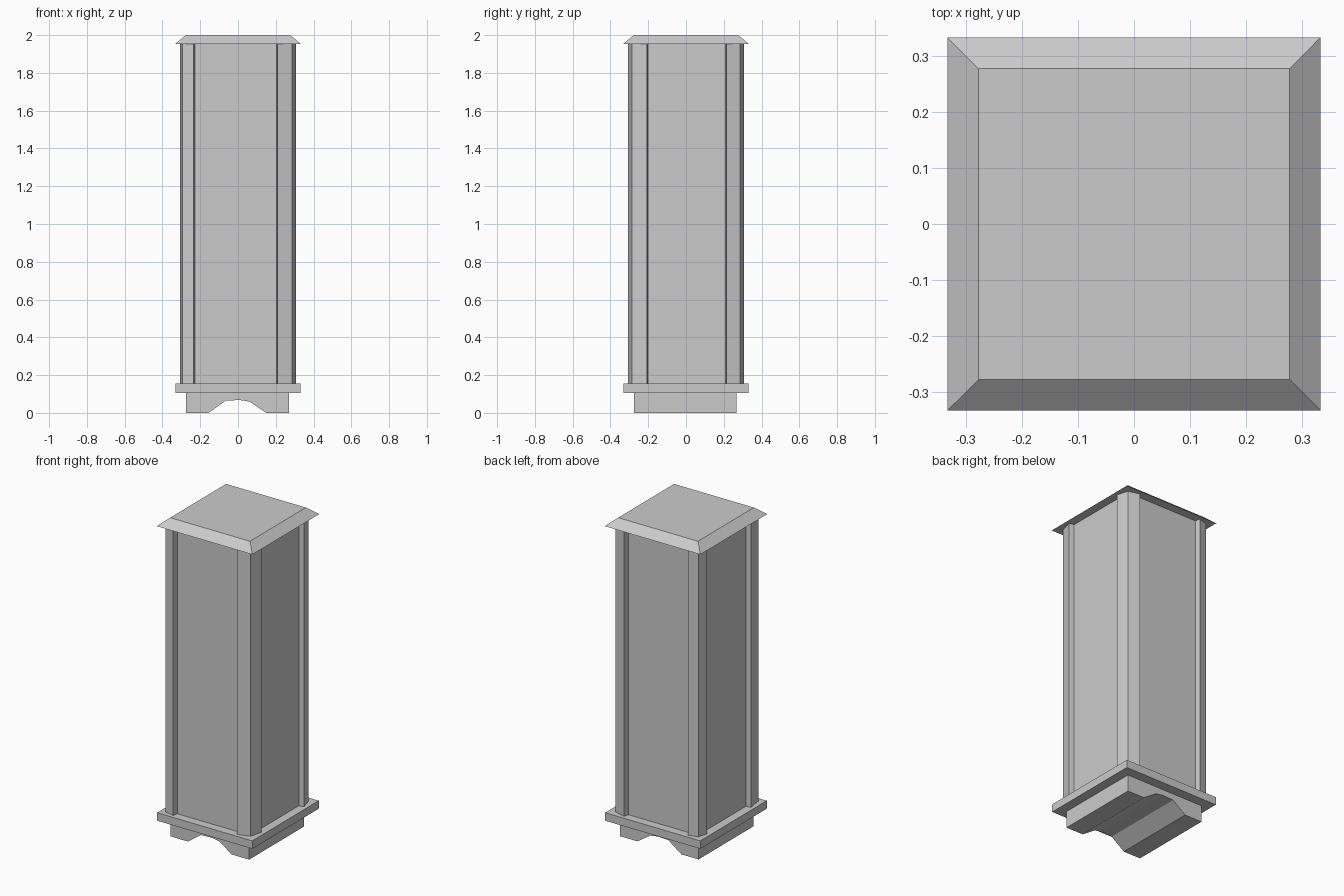
import bpy, bmesh

if "Cube" in bpy.data.objects:
    bpy.data.objects.remove(bpy.data.objects["Cube"])


def prism(name, rings):
    """Loft a closed solid through matching rings of 3D points."""
    bm = bmesh.new()
    loops = [[bm.verts.new(p) for p in ring] for ring in rings]
    n = len(loops[0])
    for a, b in zip(loops, loops[1:]):
        for i in range(n):
            j = (i + 1) % n
            bm.faces.new((a[i], a[j], b[j], b[i]))
    bm.faces.new(loops[0][::-1])
    bm.faces.new(loops[-1])
    bmesh.ops.recalc_face_normals(bm, faces=bm.faces[:])
    mesh = bpy.data.meshes.new(name)
    bm.to_mesh(mesh)
    bm.free()
    obj = bpy.data.objects.new(name, mesh)
    bpy.context.collection.objects.link(obj)
    return obj


def square(h, z):
    return [(-h, -h, z), (h, -h, z), (h, h, z), (-h, h, z)]


# Base block with a notch running from front to back
foot = [(-0.275, 0), (-0.155, 0), (-0.065, 0.065), (0.01, 0.068), (0.06, 0.06),
        (0.15, 0), (0.27, 0), (0.27, 0.105), (-0.275, 0.105)]
prism("base", [[(x, y, z) for x, z in foot] for y in (-0.275, 0.268)])

# Plinth slab, column body and bevelled cap
prism("plinth", [square(0.33, 0.105), square(0.33, 0.155)])
prism("column", [square(0.276, 0.155), square(0.276, 1.953)])
prism("cap", [square(0.332, 1.953), square(0.277, 2.0)])

# Slightly irregular corner posts: side signs, inner edges, corner position
posts = {
    "post_front_right": (1, -1, 0.21, 0.207, 0.286),
    "post_front_left": (-1, -1, 0.235, 0.205, 0.295),
    "post_back_right": (1, 1, 0.213, 0.215, 0.287),
    "post_back_left": (-1, 1, 0.23, 0.23, 0.291),
}
for name, (sx, sy, ax, ay, k) in posts.items():
    outline = [(ax, 0.308), (k, k), (0.308, ay), (0.25, ay - 0.012),
               (0.25, 0.25), (ax - 0.012, 0.25)]
    prism(name, [[(sx * x, sy * y, z) for x, y in outline] for z in (0.155, 1.953)])
